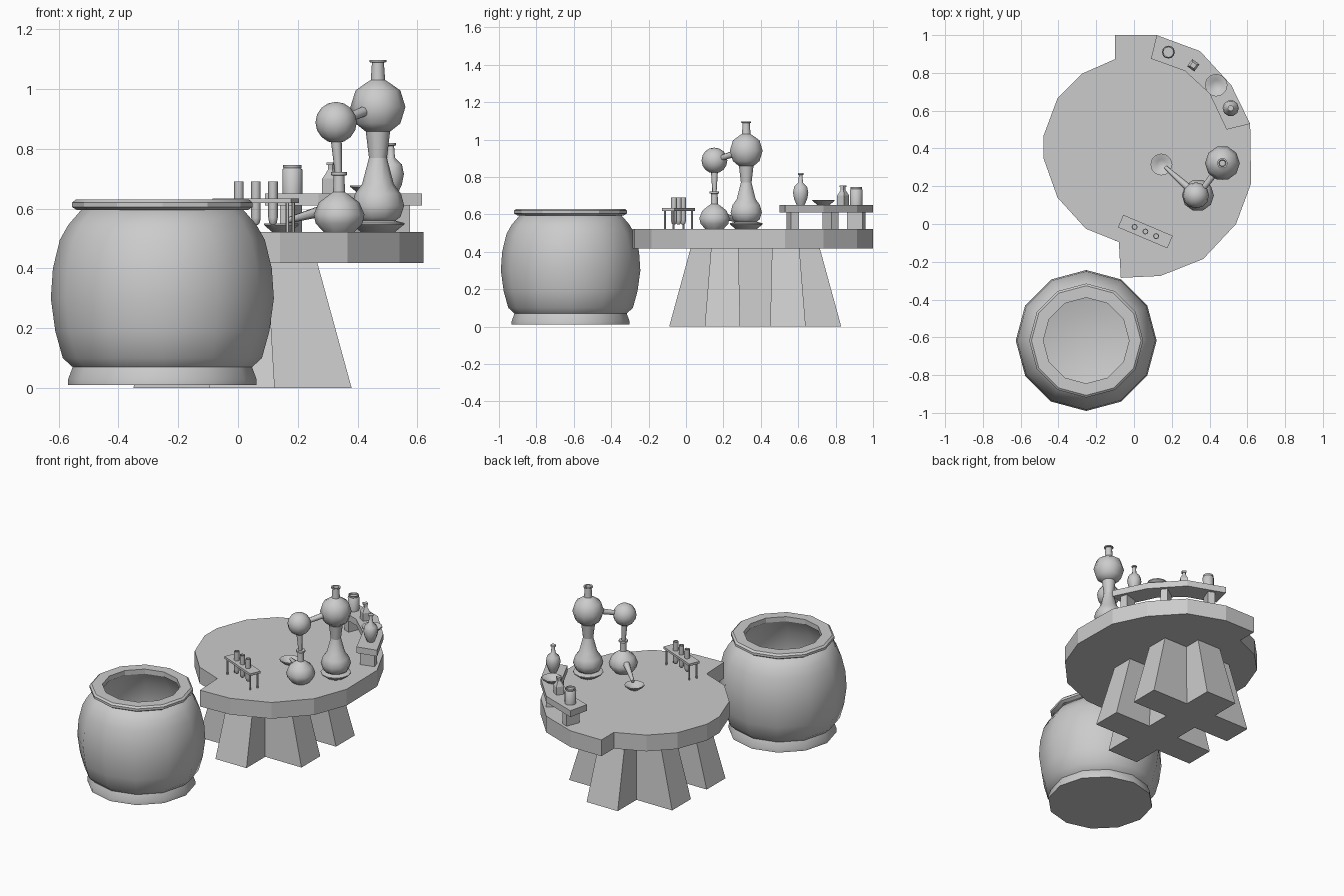
import bpy, bmesh, math
from mathutils import Vector, Matrix

cube = bpy.data.objects.get("Cube")
if cube:
    bpy.data.objects.remove(cube)

grey = bpy.data.materials.new("plain_grey")
grey.use_nodes = True
grey.diffuse_color = (0.6, 0.6, 0.6, 1)
grey.node_tree.nodes["Principled BSDF"].inputs["Base Color"].default_value = (0.6, 0.6, 0.6, 1)


def finish(name, bm, smooth=None):
    bmesh.ops.recalc_face_normals(bm, faces=bm.faces)
    mesh = bpy.data.meshes.new(name)
    bm.to_mesh(mesh)
    bm.free()
    mesh.materials.append(grey)
    ob = bpy.data.objects.new(name, mesh)
    bpy.context.collection.objects.link(ob)
    if smooth:
        bpy.ops.object.select_all(action='DESELECT')
        ob.select_set(True)
        bpy.context.view_layer.objects.active = ob
        bpy.ops.object.shade_smooth_by_angle(angle=math.radians(smooth))
    return ob


def skin(bm, rings, closed=False):
    """Bridge rings of points; cap both ends unless the loop closes."""
    loops = [[bm.verts.new(p) for p in ring] for ring in rings]
    pairs = list(zip(loops, loops[1:])) + ([(loops[-1], loops[0])] if closed else [])
    for a, b in pairs:
        n = len(a)
        for i in range(n):
            j = (i + 1) % n
            bm.faces.new((a[i], a[j], b[j], b[i]))
    if not closed:
        bm.faces.new(loops[0][::-1])
        bm.faces.new(loops[-1])


def circle(r, z, n, turn=0):
    return [Vector((r * math.cos(turn + math.tau * i / n),
                    r * math.sin(turn + math.tau * i / n), z)) for i in range(n)]


def lathe(name, x, y, profile, n=10, turn=0, smooth=48):
    bm = bmesh.new()
    skin(bm, [circle(r, z, n, turn) for r, z in profile])
    ob = finish(name, bm, smooth)
    ob.location = (x, y, 0)
    return ob


def tube(name, a, b, ra, rb, n=8):
    a, b = Vector(a), Vector(b)
    rot = (b - a).to_track_quat('Z', 'Y')
    bm = bmesh.new()
    skin(bm, [[p + rot @ c for c in circle(r, 0, n)] for p, r in ((a, ra), (b, rb))])
    return finish(name, bm, 50)


def slab(name, outline, z0, z1):
    bm = bmesh.new()
    skin(bm, [[(x, y, z) for x, y in outline] for z in (z0, z1)])
    return finish(name, bm)


def rect(cx, cy, hx, hy, z):
    return [(cx + sx * hx, cy + sy * hy, z) for sx, sy in ((-1, -1), (1, -1), (1, 1), (-1, 1))]


# Cauldron: foot, bulging body and hollow inside
CX, CY = -0.253, -0.617
lathe("cauldron_foot", CX, CY, [(.315, .01), (.315, .03), (.3, .07)], 12)
lathe("cauldron_body", CX, CY, [
    (.29, .06), (.3, .07), (.333, .1), (.358, .19), (.373, .3), (.366, .4), (.343, .495),
    (.315, .545), (.27, .597), (.23, .6), (.29, .5), (.33, .3), (.29, .14), (.15, .1)], 12)

# Cauldron rim ring
bm = bmesh.new()
skin(bm, [circle(r, z, 12) for r, z in
          ((.227, .6), (.285, .595), (.302, .605), (.302, .62), (.29, .63), (.227, .63))], True)
finish("cauldron_rim", bm, 20).location = (CX, CY, 0)

# Table top with a step at each end of the wide side
shelf_outer = [(.12, 1.0), (.35, .915), (.515, .735), (.615, .53)]
shelf_inner = [(.09, .875), (.27, .81), (.4, .69), (.49, .5)]
table = [(-.1, 1.0)] + shelf_outer + [
    (.62, .215), (.54, 0), (.367, -.185), (.14, -.275), (-.07, -.285), (-.08, -.095),
    (-.255, -.025), (-.405, .14), (-.478, .345), (-.478, .47), (-.405, .665),
    (-.277, .795), (-.1, .873)]
slab("table_top", table, .418, .522)

# Pedestal: one long tapered bar crossed by two shorter ones
bm = bmesh.new()
skin(bm, [rect(.013, .37, .11, .46, 0), rect(.013, .37, .085, .345, .42)])
finish("pedestal_long_bar", bm)
for side in (-1, 1):
    bm = bmesh.new()
    skin(bm, [rect(.015, .37 + side * .175, .365, .095, 0),
              rect(.015, .37 + side * .163, .25, .073, .42)])
    finish("pedestal_cross_bar", bm)

# Curved shelf with radial supports
slab("shelf", shelf_outer + shelf_inner[::-1], .61, .65)


def along(points, t):
    i = min(int(t), 2)
    return Vector(points[i]).lerp(Vector(points[i + 1]), t - i)


for t in (.35, 1.6, 2.72):
    o, i = along(shelf_outer, t), along(shelf_inner, t)
    p, q = o.lerp(i, .15), o.lerp(i, .85)
    d = (q - p).normalized()
    side = Vector((-d.y, d.x)) * .022
    slab("shelf_support", [p + side, q + side, q - side, p - side], .52, .612)

# Things on the shelf
lathe("jar", .182, .91, [(.033, .65), (.034, .73), (.029, .735), (.031, .738), (.031, .746),
                         (.026, .746), (.026, .735)], 12)
lathe("square_bottle", .314, .84, [(.033, .65), (.033, .7), (.013, .73), (.013, .745),
                                   (.019, .745), (.019, .755)], 4, math.radians(10), None)


def dish(name, x, y, z, r):
    lathe(name, x, y, [(r * .5, z), (r, z + .025), (r, z + .03), (r * .9, z + .03),
                       (r * .45, z + .008)], 12)


dish("shelf_dish", .435, .735, .648, .06)
lathe("slim_bottle", .512, .613, [
    (.022, .65), (.036, .68), (.043, .715), (.036, .748), (.013, .77), (.01, .81),
    (.016, .812), (.016, .82)])

# Tall still: stand, lower bulb, waist, upper bulb and neck
SX, SY = .468, .322
lathe("still_stand", SX, SY, [(.055, .52), (.088, .547), (.088, .552), (.05, .562)], 12)
lathe("still_lower_bulb", SX, SY, [
    (.045, .55), (.075, .572), (.088, .61), (.077, .65), (.053, .682), (.03, .77)], 10)
lathe("still_waist", SX, SY, [(.03, .77), (.041, .86), (.03, .87)], 10)
lathe("still_upper_bulb", SX, SY, [
    (.04, .857), (.075, .885), (.092, .94), (.075, .995), (.04, 1.02), (.024, 1.03),
    (.02, 1.088), (.028, 1.09), (.028, 1.097), (.019, 1.097), (.016, 1.06)], 10)

# Round flask with its condenser bulb, joining pipe and spout
FX, FY = .338, .152
lathe("round_flask", FX, FY, [
    (.05, .52), (.078, .55), (.085, .58), (.068, .62), (.035, .645), (.02, .655), (.018, .71),
    (.027, .712), (.027, .722)], 10)
tube("condenser_stem", (FX - .002, FY, .71), (FX - .01, FY, .84), .011, .019)
bm = bmesh.new()
bmesh.ops.create_uvsphere(bm, u_segments=12, v_segments=8, radius=.069)
finish("condenser_bulb", bm, 60).location = (FX - .01, FY, .888)
tube("joining_pipe", (FX, FY, .89), (SX, SY, .945), .014, .02)
tube("flask_spout", (.29, .19, .595), (.165, .302, .56), .02, .01)
dish("table_dish", .145, .315, .52, .058)

# Test tube rack
rack = Matrix.Translation((.06, -.04, 0)) @ Matrix.Rotation(math.radians(-23), 4, 'Z')
bm = bmesh.new()
skin(bm, [rect(0, 0, .142, .036, .619), rect(0, 0, .142, .036, .633)])
finish("rack_plate", bm).matrix_world = rack
for sx in (-1, 1):
    for sy in (-1, 1):
        foot = rack @ Vector((sx * .125, sy * .025, .52))
        tube("rack_leg", foot, foot + Vector((0, 0, .1)), .006, .006, 6)
for k in (-1, 0, 1):
    p = rack @ Vector((k * .062, 0, 0))
    lathe("test_tube", p.x, p.y, [(.006, .545), (.013, .553), (.016, .57), (.016, .69),
                                  (.011, .69), (.011, .66)], 8)
